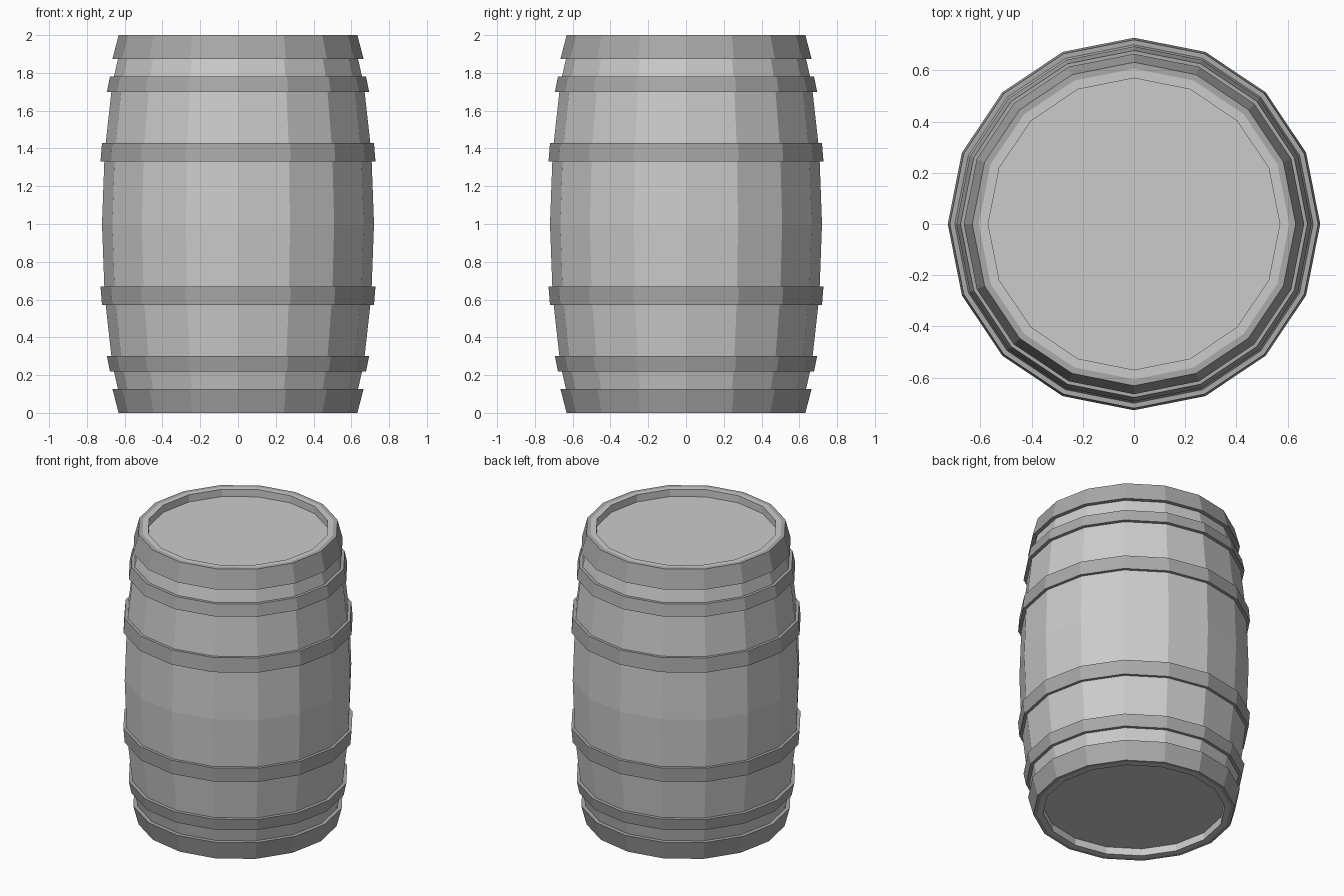
import bpy, bmesh
from math import cos, sin, pi

if "Cube" in bpy.data.objects:
    bpy.data.objects.remove(bpy.data.objects["Cube"])

SIDES = 16


def lathe(name, profile, closed, material=None):
    """Spin (radius, z) points into a faceted ring; open profiles get end caps."""
    bm = bmesh.new()
    rings = [[bm.verts.new((r * cos(2 * pi * i / SIDES), r * sin(2 * pi * i / SIDES), z))
              for i in range(SIDES)] for r, z in profile]
    pairs = list(zip(rings, rings[1:]))
    if closed:
        pairs.append((rings[-1], rings[0]))
    else:
        bm.faces.new(rings[0])
        bm.faces.new(rings[-1])
    for a, b in pairs:
        for i in range(SIDES):
            j = (i + 1) % SIDES
            bm.faces.new((a[i], a[j], b[j], b[i]))
    bmesh.ops.recalc_face_normals(bm, faces=bm.faces)
    mesh = bpy.data.meshes.new(name)
    bm.to_mesh(mesh)
    bm.free()
    if material:
        mesh.materials.append(material)
    obj = bpy.data.objects.new(name, mesh)
    bpy.context.collection.objects.link(obj)
    return obj


iron = bpy.data.materials.new("dark_iron")
iron.diffuse_color = (0.4, 0.4, 0.4, 1)
iron.use_nodes = True
iron.node_tree.nodes["Principled BSDF"].inputs["Base Color"].default_value = iron.diffuse_color

# Barrel body: upper half profile from belly to recessed lid, mirrored about z = 1
upper = [(0.72, 1.0), (0.706, 1.38), (0.666, 1.74), (0.607, 2.0), (0.57, 2.0), (0.57, 1.95)]
lower = [(r, 2 - z) for r, z in reversed(upper[1:])]
lathe("barrel_body", lower + upper, closed=False)

# Hoops: inner radius is tucked just inside the staves
hoops = {  # name: (wide radius, z), (narrow radius, z)
    "belly_hoop": ((0.728, 1.33), (0.72, 1.428)),
    "shoulder_hoop": ((0.694, 1.70), (0.678, 1.78)),
    "rim_hoop": ((0.665, 1.873), (0.632, 2.0)),
}
for name, ((r0, z0), (r1, z1)) in hoops.items():
    t = 0.027
    ring = [(r0, z0), (r1, z1), (r1 - t, z1), (r0 - t, z0)]
    lathe("upper_" + name, ring, True, iron)
    lathe("lower_" + name, [(r, 2 - z) for r, z in ring], True, iron)
